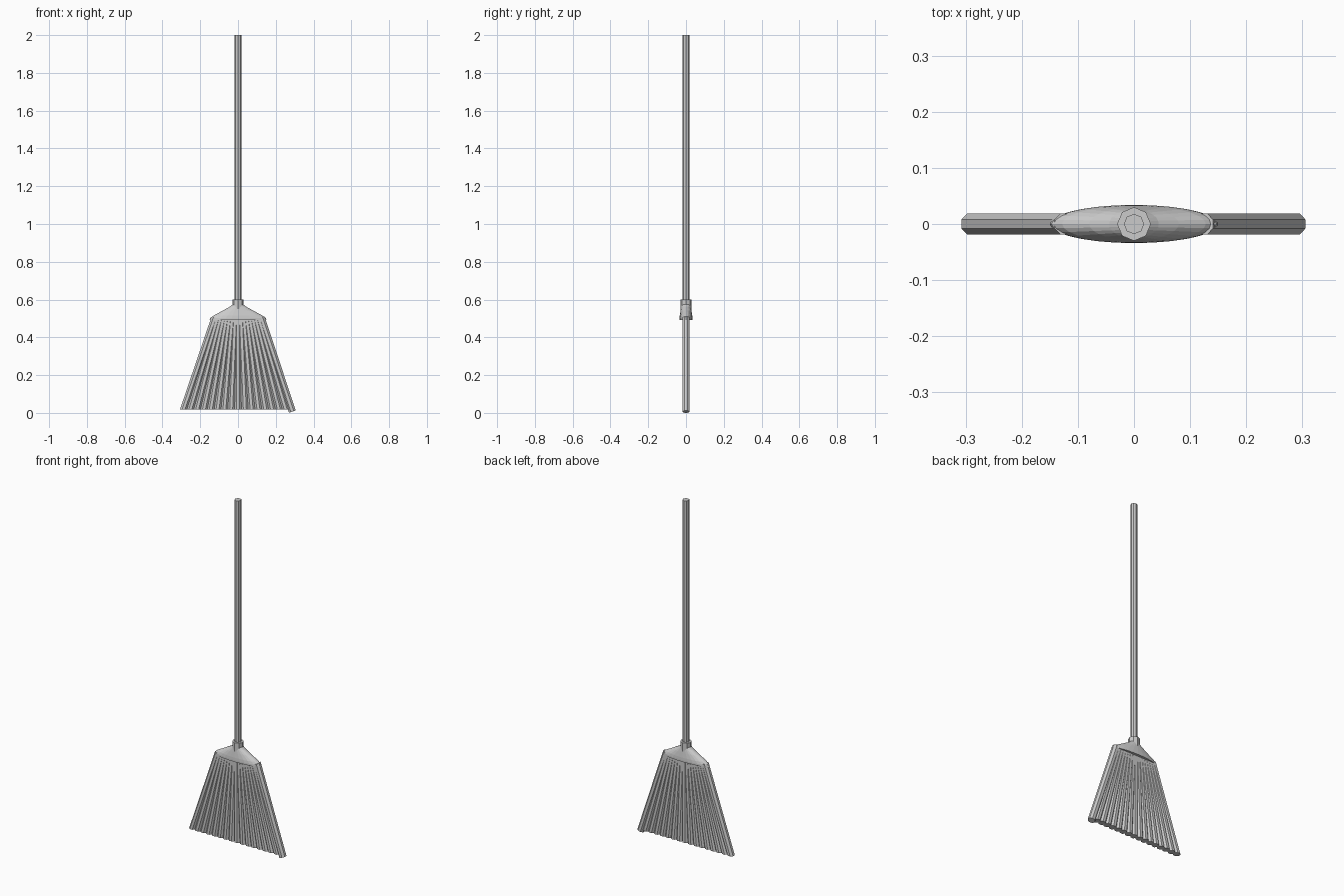
import bpy, bmesh, math
from mathutils import Vector, Matrix

if "Cube" in bpy.data.objects:
    bpy.data.objects.remove(bpy.data.objects["Cube"])


def finish(name, bm):
    bmesh.ops.recalc_face_normals(bm, faces=bm.faces)
    mesh = bpy.data.meshes.new(name)
    bm.to_mesh(mesh)
    bm.free()
    ob = bpy.data.objects.new(name, mesh)
    bpy.context.collection.objects.link(ob)
    return ob


def loft(bm, rings):
    # Skin a stack of equal-length point rings and close both ends
    loops = [[bm.verts.new(p) for p in ring] for ring in rings]
    n = len(loops[0])
    for a, b in zip(loops, loops[1:]):
        for i in range(n):
            j = (i + 1) % n
            bm.faces.new((a[i], a[j], b[j], b[i]))
    bm.faces.new(loops[0][::-1])
    bm.faces.new(loops[-1])


def ellipse(rx, ry, z, n, x=0.0, phase=0.0):
    return [Vector((x + rx * math.cos(math.tau * (i + phase) / n),
                    ry * math.sin(math.tau * (i + phase) / n), z)) for i in range(n)]


def lofted(name, sections, n):
    bm = bmesh.new()
    loft(bm, [ellipse(rx, ry, z, n) for z, rx, ry in sections])
    return finish(name, bm)


# Eight-sided pole and its socket collar
lofted("handle", [(0.53, 0.018, 0.018), (2.0, 0.018, 0.018)], 8)
lofted("collar", [(0.55, 0.03, 0.03), (0.6, 0.03, 0.03)], 8)

# Flared oval cap over the bristles
lofted("cap", [(0.492, 0.15, 0.034), (0.502, 0.147, 0.034), (0.516, 0.128, 0.033),
               (0.542, 0.08, 0.029), (0.562, 0.044, 0.026), (0.576, 0.025, 0.025)], 28)

# Fan of eight-sided bristle bundles with level ends
count, r = 17, 0.0203
bm = bmesh.new()
for k in range(count - 1):
    t = 2 * k / (count - 1) - 1
    loft(bm, [ellipse(r, r, 0.017, 8, 0.289 * t, 0.5),
              ellipse(r, r, 0.505, 8, 0.123 * t, 0.5)])
finish("bristles", bm)

# Outermost right bundle is cut square to its own slope
bottom, top = Vector((0.288, 0, 0.0065)), Vector((0.123, 0, 0.505))
tilt = Matrix.Rotation(math.atan2(top.x - bottom.x, top.z - bottom.z), 3, 'Y')
ring = [tilt @ p for p in ellipse(r, r, 0, 8, 0, 0.5)]
bm = bmesh.new()
loft(bm, [[bottom + p for p in ring], [top + p for p in ring]])
finish("end_bristle", bm)
